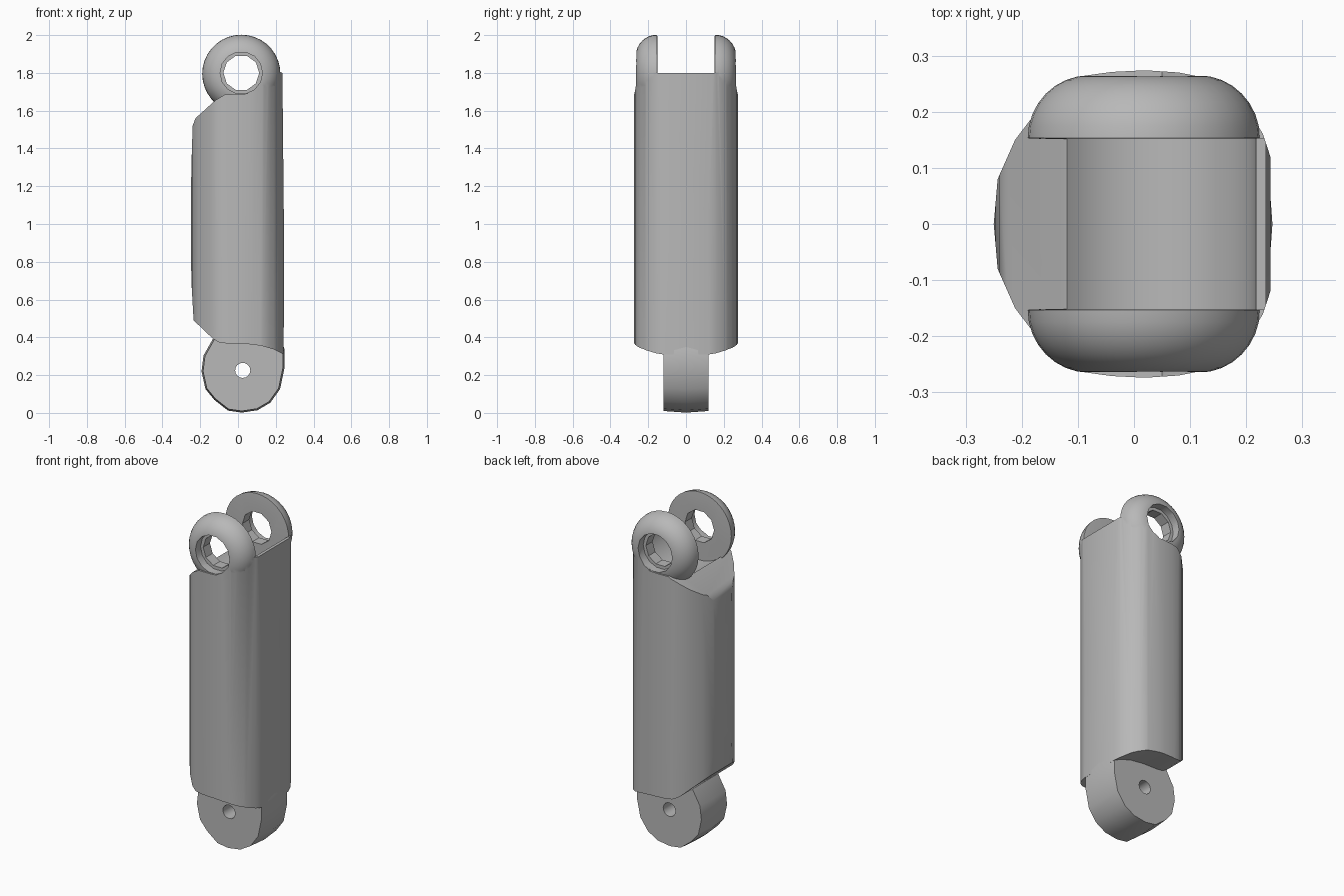
import bpy, bmesh, math

if "Cube" in bpy.data.objects:
    bpy.data.objects.remove(bpy.data.objects["Cube"], do_unlink=True)

grey = bpy.data.materials.new("plain_grey")
grey.use_nodes = True
colour = (0.48, 0.48, 0.48, 1)
grey.diffuse_color = colour
grey.node_tree.nodes["Principled BSDF"].inputs["Base Color"].default_value = colour

PIN_X, PIN_Z, SLOT = 0.0175, 1.795, 0.152


def loft(name, rings):
    """Solid skin over equal-length closed rings, capped at both ends."""
    bm = bmesh.new()
    loops = [[bm.verts.new(p) for p in ring] for ring in rings]
    n = len(loops[0])
    for a, b in zip(loops, loops[1:]):
        for i in range(n):
            j = (i + 1) % n
            bm.faces.new((a[i], a[j], b[j], b[i]))
    bm.faces.new(loops[0][::-1])
    bm.faces.new(loops[-1])
    bmesh.ops.recalc_face_normals(bm, faces=bm.faces)
    mesh = bpy.data.meshes.new(name)
    bm.to_mesh(mesh)
    bm.free()
    mesh.materials.append(grey)
    obj = bpy.data.objects.new(name, mesh)
    bpy.context.collection.objects.link(obj)
    return obj


def side_prism(name, outline, y0, y1):
    return loft(name, [[(x, y, z) for x, z in outline] for y in (y0, y1)])


def turned(name, profile, x, z, sides):
    """Solid turned about a y axis from (radius, y) pairs."""
    angles = [2 * math.pi * i / sides for i in range(sides)]
    return loft(name, [[(x + r * math.cos(a), y, z + r * math.sin(a)) for a in angles]
                       for r, y in profile])


def combine(target, tool, operation):
    mod = target.modifiers.new("combine", "BOOLEAN")
    mod.operation, mod.solver, mod.object = operation, "EXACT", tool
    bpy.context.view_layer.objects.active = target
    bpy.ops.object.modifier_apply(modifier=mod.name)
    bpy.data.objects.remove(tool, do_unlink=True)


def smooth(obj, degrees):
    bpy.ops.object.select_all(action="DESELECT")
    obj.select_set(True)
    bpy.context.view_layer.objects.active = obj
    bpy.ops.object.shade_smooth_by_angle(angle=math.radians(degrees))


# Main housing: rounded cross-section trimmed to the side outline
half = [(-0.243, 0.08), (-0.212, 0.15), (-0.17, 0.205), (-0.125, 0.247),
        (-0.09, 0.264), (-0.04, 0.271), (0.02, 0.274), (0.08, 0.27), (0.13, 0.26),
        (0.165, 0.242), (0.2, 0.21), (0.23, 0.16), (0.243, 0.12), (0.249, 0.06)]
section = [(-0.25, 0)] + half + [(0.25, 0)] + [(x, -y) for x, y in half[::-1]]
housing = loft("housing", [[(x, y, z) for x, y in section] for z in (0.2, 1.9)])
outline = [(-0.25, 1.0), (-0.247, 0.7), (-0.235, 0.49), (-0.13, 0.39), (-0.1, 0.373),
           (-0.06, 0.368), (0.04, 0.366), (0.12, 0.356), (0.19, 0.336), (0.242, 0.31),
           (0.243, 1.0), (0.235, 1.803), (0.13, 1.803), (0.05, 1.69), (-0.07, 1.685),
           (-0.12, 1.655), (-0.225, 1.56), (-0.24, 1.52), (-0.247, 1.3)]
combine(housing, side_prism("outline_trim", outline, -0.4, 0.4), "INTERSECT")

# Domed ears at the top
for side in (-1, 1):
    dome = [(0.097 + 0.11 * math.cos(t * math.pi / 16),
             side * (SLOT + 0.001 + 0.112 * math.sin(t * math.pi / 16))) for t in range(9)]
    start = [(0.19, side * 0.12), (0.19, side * (SLOT - 0.001))]
    combine(housing, turned("ear", start + dome, PIN_X, PIN_Z, 36), "UNION")

# Slot between the ears with a hollow round floor
arc = [(PIN_X + 0.2 * math.cos(t * math.pi / 20), 1.8 - 0.2 * math.sin(t * math.pi / 20))
       for t in range(21)]
slot = [(-0.35, 2.1), (0.35, 2.1), (0.35, 1.8)] + arc + [(-0.35, 1.8)]
combine(housing, side_prism("slot_cutter", slot, -SLOT, SLOT), "DIFFERENCE")

# Stepped pin holes
combine(housing, turned("pin_cutter", [(0.095, -0.4), (0.095, 0.4)], PIN_X, 1.8, 10),
        "DIFFERENCE")
for side in (-1, 1):
    recess = [(0.112, side * 0.215), (0.112, side * 0.4)]
    combine(housing, turned("recess_cutter", recess, PIN_X, 1.8, 14), "DIFFERENCE")
smooth(housing, 30)

# Lower lug: slightly crowned faceted disc reaching into the housing
lug_shape = [(-0.185, 0.22), (-0.175, 0.3), (-0.13, 0.38), (-0.1, 0.45), (0.2, 0.45),
             (0.238, 0.33), (0.238, 0.24), (0.215, 0.13), (0.165, 0.06), (0.1, 0.022),
             (0.02, 0.01), (-0.05, 0.02), (-0.12, 0.075), (-0.165, 0.13)]
rings = [[(0.02 + (x - 0.02) * s, y, 0.22 + (z - 0.22) * s) for x, z in lug_shape]
         for y, s in ((-0.12, 1), (0, 1.04), (0.12, 1))]
lug = loft("lower_lug", rings)
combine(lug, turned("bolt_cutter", [(0.04, -0.3), (0.04, 0.3)], 0.025, 0.225, 16),
        "DIFFERENCE")
smooth(lug, 25)
